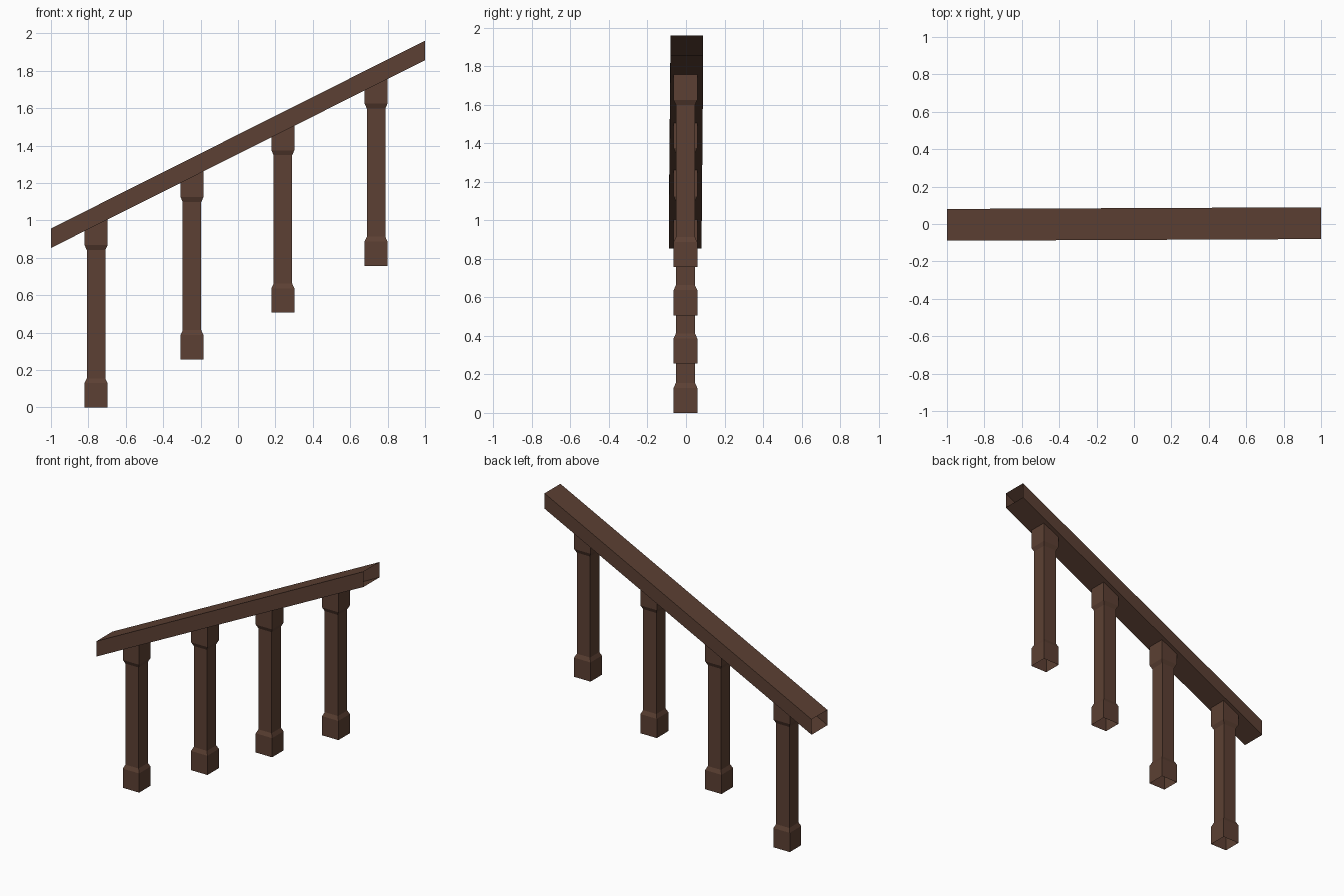
import bpy, bmesh

if "Cube" in bpy.data.objects:
    bpy.data.objects.remove(bpy.data.objects["Cube"])

wood = bpy.data.materials.new("dark_brown_wood")
wood.diffuse_color = (0.107, 0.051, 0.033, 1.0)
wood.use_nodes = True
wood.node_tree.nodes["Principled BSDF"].inputs["Base Color"].default_value = wood.diffuse_color

SLOPE = 0.502


def underside(x):
    """Height of the handrail's lower face."""
    return 1.355 + SLOPE * x


def open_tube(name, rings):
    """Skin four-sided rings into a tube with open ends."""
    bm = bmesh.new()
    loops = [[bm.verts.new(p) for p in ring] for ring in rings]
    for a, b in zip(loops, loops[1:]):
        for i in range(4):
            j = (i + 1) % 4
            bm.faces.new((a[i], a[j], b[j], b[i]))
    mesh = bpy.data.meshes.new(name)
    bm.to_mesh(mesh)
    bm.free()
    mesh.materials.append(wood)
    obj = bpy.data.objects.new(name, mesh)
    bpy.context.collection.objects.link(obj)
    return obj


# Sloping handrail: hollow, plumb-cut ends, very slightly skewed in plan
def rail_ring(x):
    y, z, w, h = 0.0045 * x, underside(x), 0.085, 0.104
    return [(x, y - w, z), (x, y + w, z), (x, y + w, z + h), (x, y - w, z + h)]


open_tube("handrail", [rail_ring(-1), rail_ring(1)])

# Balusters: square block, chamfer, slim shaft, chamfer, block cut to the rail
WIDE, SLIM, CY = 0.0615, 0.0495, -0.003
PROFILE = [(0.0, WIDE), (0.13, WIDE), (0.156, SLIM), (0.842, SLIM), (0.868, WIDE)]
CORNERS = [(-1, -1), (1, -1), (1, 1), (-1, 1)]

for n, (cx, base) in enumerate([(-0.759, 0.0), (-0.246, 0.257),
                                (0.24, 0.507), (0.738, 0.757)]):
    rings = [[(cx + sx * r, CY + sy * r, base + z) for sx, sy in CORNERS]
             for z, r in PROFILE]
    rings.append([(cx + sx * WIDE, CY + sy * WIDE, underside(cx + sx * WIDE))
                  for sx, sy in CORNERS])
    open_tube(f"baluster_{n + 1}", rings)
